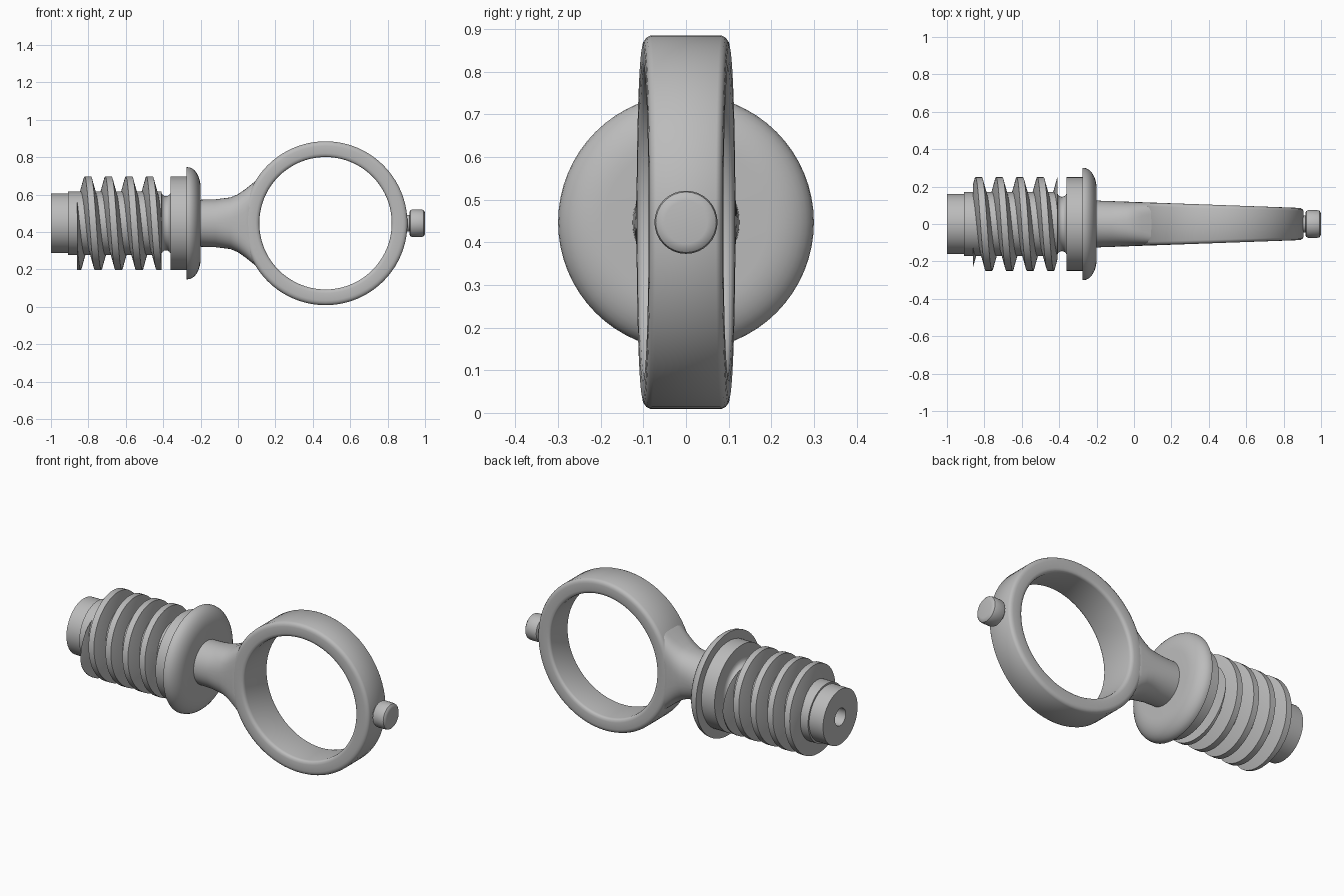
import bpy, bmesh
from math import sin, cos, pi, sqrt, copysign

if "Cube" in bpy.data.objects:
    bpy.data.objects.remove(bpy.data.objects["Cube"])

steel = bpy.data.materials.new("grey_metal")
steel.use_nodes = True
colour = (0.5, 0.5, 0.5, 1)
steel.diffuse_color = colour
steel.node_tree.nodes["Principled BSDF"].inputs["Base Color"].default_value = colour

AXIS = 0.447          # height of the bolt axis
RING_X = 0.468        # centre of the eye


def skin(name, rings, wrap=False, angle=35):
    """Join a series of closed cross-sections into one surface."""
    bm = bmesh.new()
    rows = [[bm.verts.new(p) for p in ring] for ring in rings]
    pairs = list(zip(rows, rows[1:])) + ([(rows[-1], rows[0])] if wrap else [])
    for a, b in pairs:
        for i in range(len(a)):
            j = (i + 1) % len(a)
            bm.faces.new((a[i], a[j], b[j], b[i]))
    bmesh.ops.remove_doubles(bm, verts=bm.verts, dist=1e-5)
    bmesh.ops.dissolve_degenerate(bm, edges=bm.edges, dist=1e-5)
    bmesh.ops.recalc_face_normals(bm, faces=bm.faces)
    mesh = bpy.data.meshes.new(name)
    bm.to_mesh(mesh)
    bm.free()
    mesh.materials.append(steel)
    obj = bpy.data.objects.new(name, mesh)
    bpy.context.collection.objects.link(obj)
    bpy.ops.object.select_all(action="DESELECT")
    obj.select_set(True)
    bpy.context.view_layer.objects.active = obj
    bpy.ops.object.shade_smooth_by_angle(angle=angle * pi / 180)
    return obj


def lathe(name, profile, steps=64):
    """Turn (x, radius) points around the bolt axis."""
    turn = [2 * pi * k / steps for k in range(steps)]
    return skin(name, [[(x, r * cos(a), AXIS + r * sin(a)) for a in turn]
                       for x, r in profile])


# Core with a blind hole in its end and a grooved neck
groove = [(-0.385 - 0.025 * cos(pi * k / 8), 0.17 - 0.025 * sin(pi * k / 8))
          for k in range(9)]
lathe("core", [(-0.8, 0), (-0.8, 0.05), (-1, 0.05), (-1, 0.16), (-0.91, 0.16),
               (-0.91, 0.17)] + groove + [(-0.3, 0.17), (-0.3, 0)])

# Collar and domed flange
dome = [(-0.27 + 0.07 * sin(pi / 2 * k / 8), 0.19 + 0.11 * cos(pi / 2 * k / 8))
        for k in range(9)]
lathe("collar", [(-0.36, 0), (-0.36, 0.25), (-0.275, 0.25), (-0.275, 0.3)]
      + dome + [(-0.2, 0)])

# Worm thread, trimmed flat at both ends
PITCH, CREST, BASE, TIP, ROOT = 0.11, 0.0175, 0.04, 0.25, 0.165
X_MIN, X_MAX, STEPS = -0.86, -0.41, 48


def thread_section(a):
    centre = -0.803 + PITCH * a / (2 * pi)
    points = []
    for offset, floor in ((-BASE, 0), (-CREST, 0), (CREST, 0), (BASE, 0),
                          (BASE, 1), (-BASE, 1)):
        x = min(max(centre + offset, X_MIN), X_MAX)
        drop = max(0, abs(x - centre) - CREST)
        r = max(ROOT, TIP - drop * (TIP - ROOT) / (BASE - CREST))
        r = 0.155 if floor else r
        points.append((x, -r * sin(a), AXIS + r * cos(a)))
    return points


skin("worm_thread", [thread_section(2 * pi * k / STEPS)
                     for k in range(-STEPS, int(4.1 * STEPS))], angle=25)


# Eye ring, thinning gently toward its far end
def half_depth(x):
    return 0.118 - 0.036 * x


INNER, OUTER = 0.354, 0.438
side = [(OUTER, 0.82), (OUTER - 0.005, 0.92), (OUTER - 0.014, 0.98),
        (OUTER - 0.025, 1), (INNER + 0.02, 1), (INNER + 0.008, 0.97),
        (INNER + 0.002, 0.91), (INNER, 0.82)]
section = side + [(r, -f) for r, f in reversed(side)]
eye = []
for k in range(80):
    a = 2 * pi * k / 80
    eye.append([(RING_X + r * cos(a), f * half_depth(RING_X + r * cos(a)),
                 AXIS + r * sin(a)) for r, f in section])
skin("eye_ring", eye, wrap=True, angle=50)

# Shank flaring from round into the ring wall
stations = [(-0.22, 0.125, 2), (-0.12, 0.128, 2.1), (-0.04, 0.138, 2.5),
            (0, 0.155, 3), (0.04, 0.183, 3.8), (0.08, 0.215, 5),
            (0.12, 0.248, 6), (0.16, 0.27, 7)]
shank = []
for x, h, power in stations:
    ring = []
    for k in range(48):
        a = 2 * pi * k / 48
        y, z = [copysign(abs(t) ** (2 / power), t) for t in (cos(a), sin(a))]
        z *= h
        limit = RING_X - sqrt(0.4 ** 2 - z * z)
        ring.append((min(x, limit), y * half_depth(x), AXIS + z))
    shank.append(ring)
skin("shank", shank, angle=50)

# Small knob on the far end of the ring
lathe("end_knob", [(0.88, 0), (0.88, 0.045), (0.917, 0.045), (0.917, 0.062),
                   (0.922, 0.07), (0.932, 0.074), (0.98, 0.074), (0.991, 0.071),
                   (0.998, 0.062), (1, 0.05), (1, 0)], steps=32)
